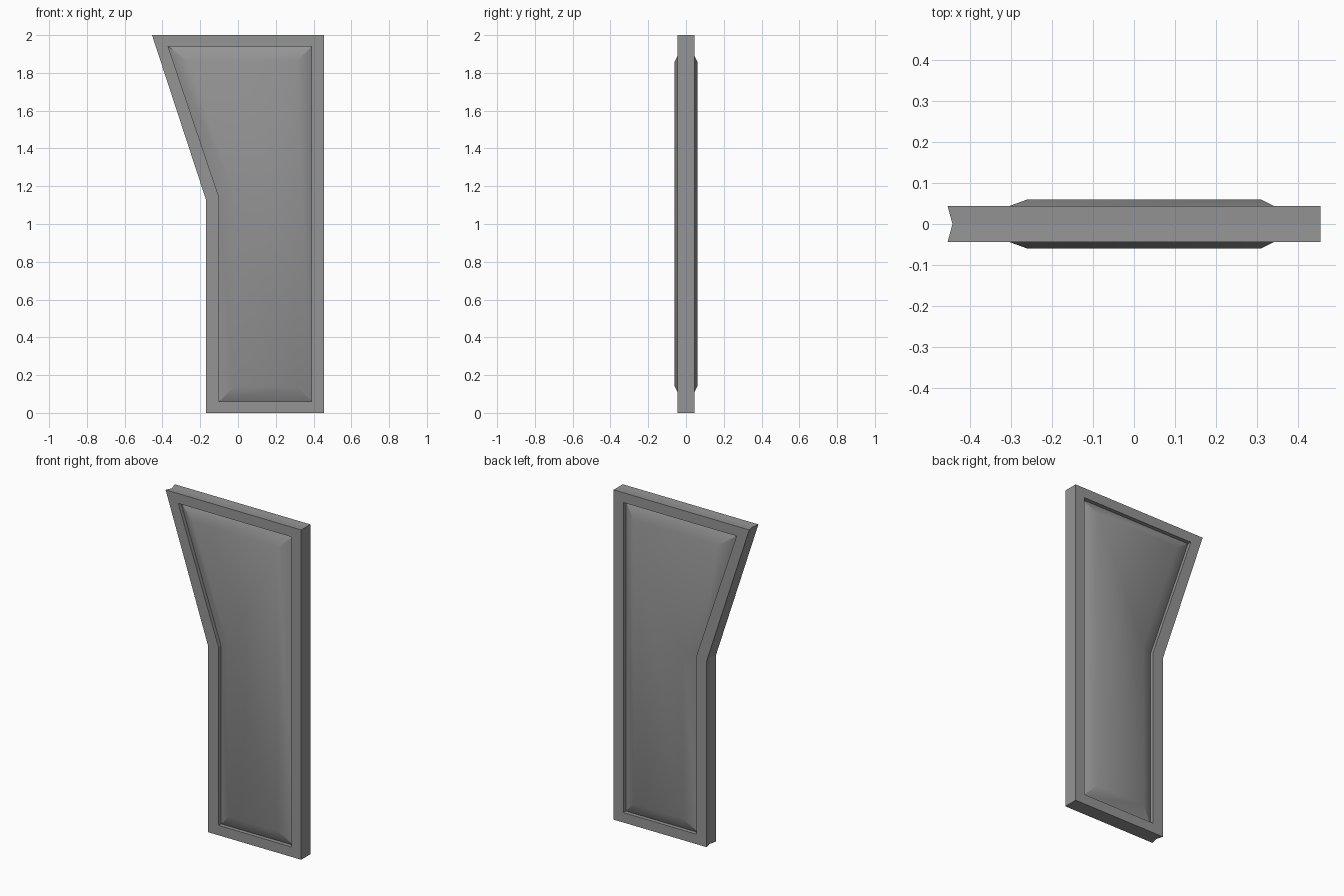
import bpy
import bmesh
import math

cube = bpy.data.objects.get("Cube")
if cube:
    bpy.data.objects.remove(cube, do_unlink=True)

grey = bpy.data.materials.new("plain_grey")
grey.use_nodes = True
colour = (0.3, 0.3, 0.3, 1)
grey.diffuse_color = colour
grey.node_tree.nodes["Principled BSDF"].inputs["Base Color"].default_value = colour

# Outlines in x and z, all starting at the flared top corner
OUTER = [(-0.455, 2), (0.455, 2), (0.455, 0), (-0.17, 0), (-0.17, 1.13)]
GROOVE = [(-0.443, 1.996), (0.455, 2), (0.455, 0), (-0.158, 0), (-0.158, 1.13)]
INNER = [(-0.37, 1.94), (0.39, 1.94), (0.39, 0.06), (-0.10, 0.06), (-0.10, 1.14)]
CREST = [(-0.26, 1.86), (0.31, 1.86), (0.31, 0.14), (-0.02, 0.14), (-0.02, 1.155)]

HALF = 0.044     # half thickness of the frame
RECESS = 0.02    # panel depth where it meets the frame
BULGE = 0.06     # panel depth at its raised field


def loft(name, sections, closed):
    """Join (outline, y) sections into a solid, as a ring or with end caps."""
    bm = bmesh.new()
    loops = [[bm.verts.new((x, y, z)) for x, z in outline] for outline, y in sections]
    pairs = list(zip(loops, loops[1:]))
    if closed:
        pairs.append((loops[-1], loops[0]))
    else:
        bm.faces.new(loops[0])
        bm.faces.new(loops[-1])
    for a, b in pairs:
        for i in range(len(a)):
            j = (i + 1) % len(a)
            bm.faces.new((a[i], a[j], b[j], b[i]))
    bmesh.ops.recalc_face_normals(bm, faces=bm.faces)
    mesh = bpy.data.meshes.new(name)
    bm.to_mesh(mesh)
    bm.free()
    mesh.materials.append(grey)
    obj = bpy.data.objects.new(name, mesh)
    bpy.context.collection.objects.link(obj)
    return obj


# Border frame with a shallow V groove down the flared side
loft("frame", [(INNER, -RECESS), (INNER, -HALF), (OUTER, -HALF), (GROOVE, 0),
               (OUTER, HALF), (INNER, HALF), (INNER, RECESS)], True)

# Raised panel, bevelled on both faces
panel = loft("raised_panel", [(CREST, -BULGE), (INNER, -RECESS),
                              (INNER, RECESS), (CREST, BULGE)], False)
bpy.ops.object.select_all(action="DESELECT")
panel.select_set(True)
bpy.context.view_layer.objects.active = panel
bpy.ops.object.shade_smooth_by_angle(angle=math.radians(35))
